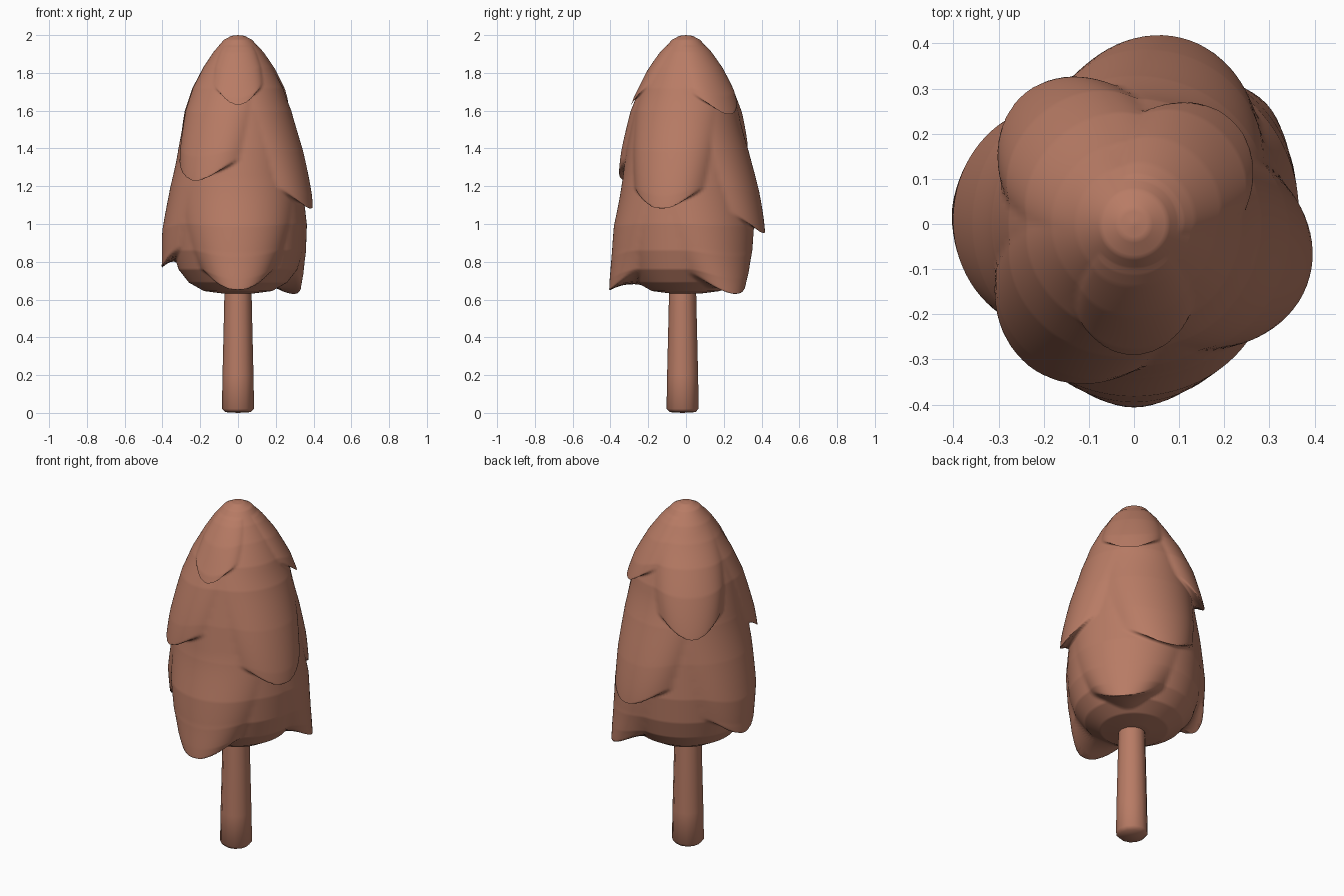
import bpy, bmesh, math

if "Cube" in bpy.data.objects:
    bpy.data.objects.remove(bpy.data.objects["Cube"])

brown = bpy.data.materials.new("warm brown")
brown.diffuse_color = (0.48, 0.20, 0.13, 1)
brown.use_nodes = True
brown.node_tree.nodes["Principled BSDF"].inputs["Base Color"].default_value = brown.diffuse_color

# crown outline: radius, height
CROWN = [(0.0, 2.0), (0.035, 1.996), (0.075, 1.975), (0.13, 1.91), (0.182, 1.83), (0.238, 1.72),
         (0.278, 1.6), (0.315, 1.4), (0.34, 1.2), (0.355, 1.0), (0.345, 0.86),
         (0.315, 0.76), (0.26, 0.69), (0.18, 0.645), (0.08, 0.632), (0.0, 0.63)]

# leaf lobes: x, y, tip height, half width, length, reach
LOBES = [
    (0.0, -0.3, 1.63, 0.15, 0.32, 0.040),
    (0.21, 0.22, 1.58, 0.18, 0.36, 0.050),
    (-0.21, -0.30, 1.23, 0.20, 0.55, 0.062),
    (-0.22, 0.26, 1.36, 0.18, 0.45, 0.065),
    (0.39, -0.13, 1.08, 0.20, 0.55, 0.062),
    (0.10, 0.40, 0.95, 0.21, 0.55, 0.070),
    (0.0, -0.41, 0.65, 0.22, 0.55, 0.060),
    (-0.39, 0.03, 0.77, 0.20, 0.60, 0.058),
    (0.28, 0.25, 0.63, 0.22, 0.55, 0.050),
]
DROOP = 0.055    # how far a lobe tip hangs below its root
FALL = 0.03      # height over which a lobe ends


def crown_radius(z):
    for (r0, z0), (r1, z1) in zip(CROWN, CROWN[1:]):
        if z1 <= z <= z0:
            return r0 + (r1 - r0) * (z0 - z) / (z0 - z1)
    return 0.0


def smooth(t):
    t = min(max(t, 0.0), 1.0)
    return t * t * (3 - 2 * t)


def lobe_push(r, z, angle):
    """Outward and downward push of all lobes at one point of the crown."""
    out, down = 0.0, 0.0
    for x, y, tip, half, length, reach in LOBES:
        d = (angle - math.atan2(y, x) + math.pi) % math.tau - math.pi
        size = crown_radius(max(tip, 0.9))
        s = (z - tip - DROOP) / length
        u = d * size / (half * (1 + 0.7 * min(max(s, 0), 1)))
        if abs(u) >= 1:
            continue
        above = z - (tip + DROOP + 0.075 * u * u)     # curved lower edge
        w = 1 - smooth(above / length) if above > 0 else smooth(1 + above / FALL)
        w *= (1 - u * u) ** 1.1
        hang = crown_radius(max(z, 0.88)) - crown_radius(z) if z < 0.88 else 0
        out += ((reach + hang) * w) ** 2
        down = max(down, DROOP * w ** 2)
    return math.sqrt(out), down


def resample(profile, step):
    pts = [profile[0]]
    for (r0, z0), (r1, z1) in zip(profile, profile[1:]):
        n = max(1, math.ceil(math.hypot(r1 - r0, z1 - z0) / step))
        pts += [(r0 + (r1 - r0) * k / n, z0 + (z1 - z0) * k / n) for k in range(1, n + 1)]
    return pts


def lathe(name, profile, sides, centre=(0, 0), angle=60, push=None):
    bm = bmesh.new()
    rows = []
    for r, z in profile:
        row = []
        for i in range(sides):
            a = math.tau * i / sides
            out, down = push(r, z, a) if push and r > 0.1 else (0, 0)
            row.append(bm.verts.new((centre[0] + (r + out) * math.cos(a),
                                     centre[1] + (r + out) * math.sin(a), max(z - down, 0))))
        rows.append(row)
    for a, b in zip(rows, rows[1:]):
        for i in range(sides):
            j = (i + 1) % sides
            bm.faces.new((a[i], b[i], b[j], a[j]))
    bmesh.ops.remove_doubles(bm, verts=bm.verts, dist=1e-6)
    bmesh.ops.recalc_face_normals(bm, faces=bm.faces)
    me = bpy.data.meshes.new(name)
    bm.to_mesh(me)
    bm.free()
    me.materials.append(brown)
    ob = bpy.data.objects.new(name, me)
    bpy.context.collection.objects.link(ob)
    bpy.ops.object.select_all(action='DESELECT')
    ob.select_set(True)
    bpy.context.view_layer.objects.active = ob
    bpy.ops.object.shade_smooth_by_angle(angle=math.radians(angle))


# crown with its drooping leaf lobes
lathe("leafy_crown", resample(CROWN, 0.008), 128, angle=80, push=lobe_push)

# trunk, slightly flared at the foot
lathe("trunk", [(0, 0.0), (0.068, 0.004), (0.085, 0.022), (0.082, 0.2), (0.076, 0.45),
                (0.07, 0.72), (0, 0.72)], 12, (0, -0.018), 50)
